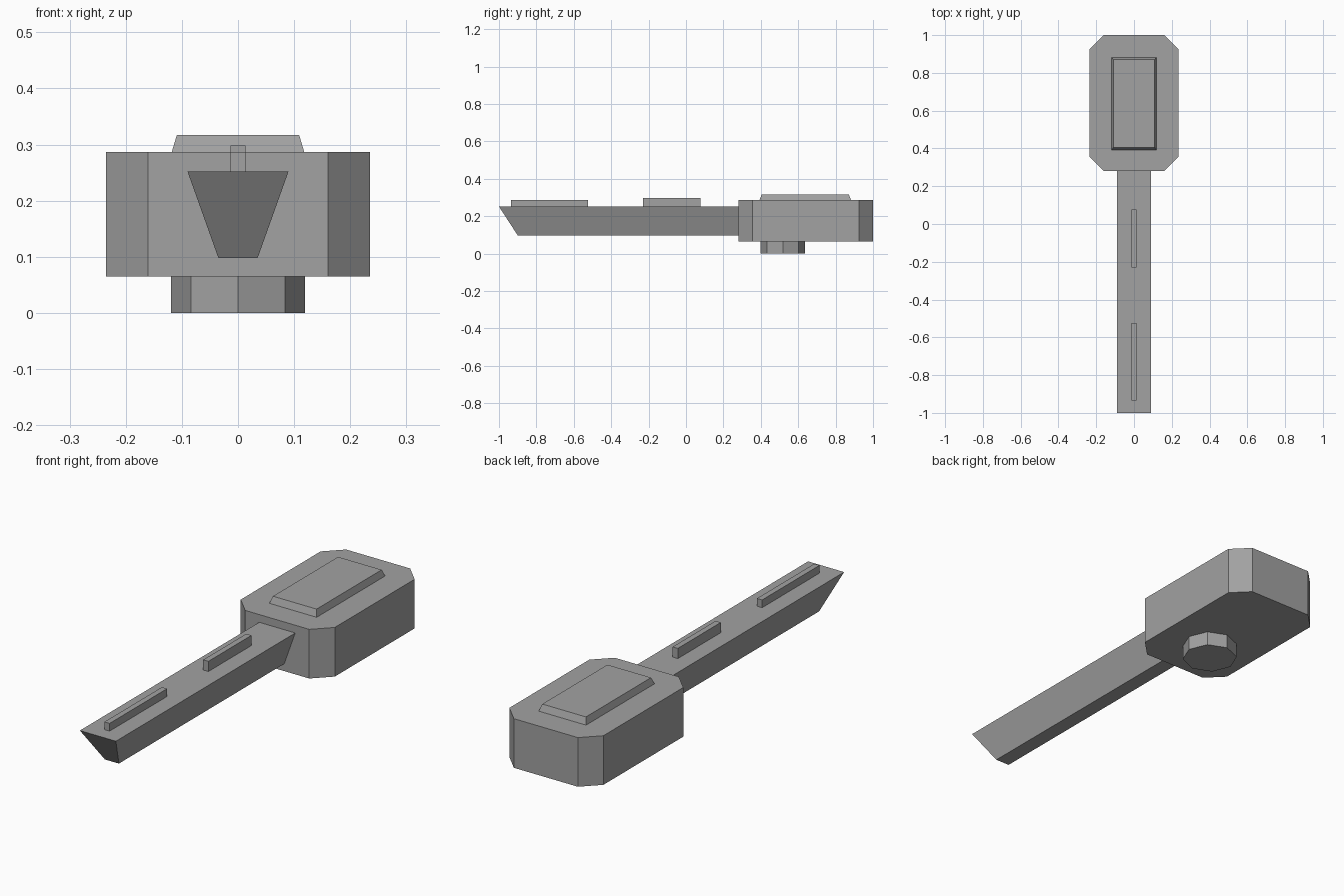
import bpy
import bmesh
import math

cube = bpy.data.objects.get("Cube")
if cube:
    bpy.data.objects.remove(cube, do_unlink=True)

# Single flat grey
grey = bpy.data.materials.new("metal_grey")
grey.use_nodes = True
colour = (0.36, 0.36, 0.36, 1)
grey.diffuse_color = colour
grey.node_tree.nodes["Principled BSDF"].inputs["Base Color"].default_value = colour


def loft(name, lower, upper):
    """Solid between two matching loops of points."""
    bm = bmesh.new()
    a = [bm.verts.new(p) for p in lower]
    b = [bm.verts.new(p) for p in upper]
    bm.faces.new(a[::-1])
    bm.faces.new(b)
    n = len(a)
    for i in range(n):
        j = (i + 1) % n
        bm.faces.new((a[i], a[j], b[j], b[i]))
    bmesh.ops.recalc_face_normals(bm, faces=bm.faces)
    mesh = bpy.data.meshes.new(name)
    bm.to_mesh(mesh)
    bm.free()
    mesh.materials.append(grey)
    obj = bpy.data.objects.new(name, mesh)
    bpy.context.collection.objects.link(obj)
    return obj


def rect(half, y0, y1, z):
    return [(-half, y0, z), (half, y0, z), (half, y1, z), (-half, y1, z)]


def cut_rect(half, y0, y1, cut, z):
    """Rectangle with clipped corners."""
    inner = half - cut
    return [(-inner, y0, z), (inner, y0, z), (half, y0 + cut, z), (half, y1 - cut, z),
            (inner, y1, z), (-inner, y1, z), (-half, y1 - cut, z), (-half, y0 + cut, z)]


def octagon(radius, y, z):
    return [(radius * math.cos(k * math.pi / 4), y + radius * math.sin(k * math.pi / 4), z)
            for k in range(8)]


# Housing with clipped corners
loft("housing", cut_rect(0.235, 0.28, 1.0, 0.075, 0.065),
     cut_rect(0.235, 0.28, 1.0, 0.075, 0.287))

# Bevelled hatch on the housing
loft("top_hatch", rect(0.118, 0.393, 0.882, 0.287), rect(0.109, 0.405, 0.87, 0.317))

# Swivel base underneath
loft("swivel_base", octagon(0.119, 0.518, 0), octagon(0.119, 0.518, 0.065))

# Tapered arm with a raked tip
loft("arm", rect(0.035, -0.9, 0.285, 0.098), rect(0.09, -1.0, 0.285, 0.252))

# Ridges along the top of the arm
for name, y0, y1, top in (("front_ridge", -0.935, -0.525, 0.287),
                          ("rear_ridge", -0.23, 0.077, 0.298)):
    loft(name, rect(0.013, y0, y1, 0.25), rect(0.013, y0, y1, top))
